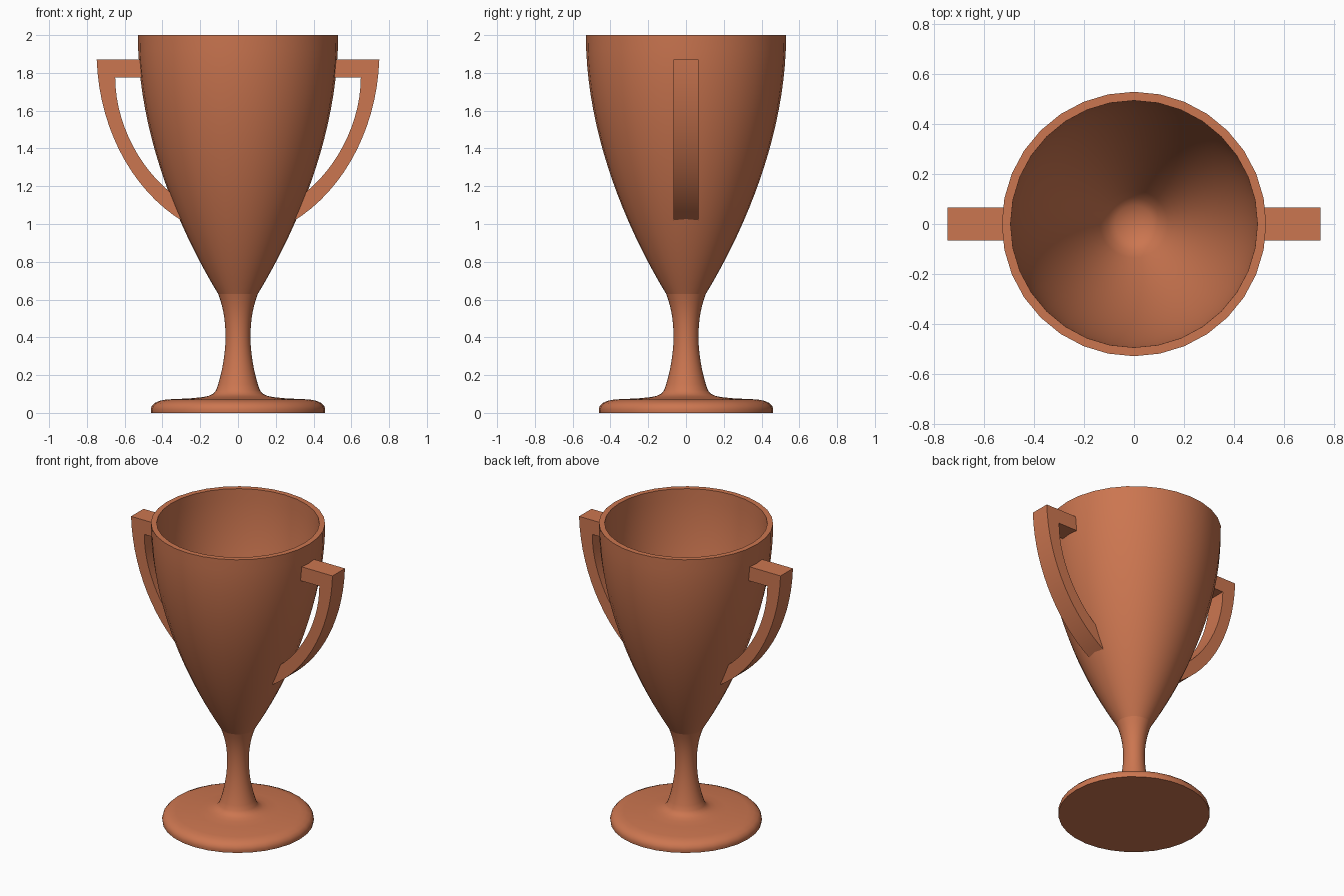
import bpy, bmesh, math
from mathutils import Vector
from mathutils.geometry import interpolate_bezier

if "Cube" in bpy.data.objects:
    bpy.data.objects.remove(bpy.data.objects["Cube"])

SEGMENTS = 32

copper = bpy.data.materials.new("copper")
copper.use_nodes = True
COLOUR = (0.60, 0.18, 0.08, 1.0)
copper.diffuse_color = COLOUR
copper.node_tree.nodes["Principled BSDF"].inputs["Base Color"].default_value = COLOUR


def bezier(a, b, c, d, n):
    """Points (x, z) along a cubic curve with ends a, d and handles b, c."""
    pts = interpolate_bezier(*[Vector((p[0], p[1], 0)) for p in (a, b, c, d)], n)
    return [(p.x, p.y) for p in pts]


def finish(name, bm, angle):
    bmesh.ops.recalc_face_normals(bm, faces=bm.faces)
    mesh = bpy.data.meshes.new(name)
    bm.to_mesh(mesh)
    bm.free()
    mesh.materials.append(copper)
    obj = bpy.data.objects.new(name, mesh)
    bpy.context.collection.objects.link(obj)
    bpy.ops.object.select_all(action='DESELECT')
    obj.select_set(True)
    bpy.context.view_layer.objects.active = obj
    bpy.ops.object.shade_smooth_by_angle(angle=math.radians(angle))
    return obj


def lathe(name, profile, angle=50):
    """Revolve an (r, z) profile about the z axis."""
    bm = bmesh.new()
    verts = [bm.verts.new((r, 0, z)) for r, z in profile]
    edges = [bm.edges.new(pair) for pair in zip(verts, verts[1:])]
    bmesh.ops.spin(bm, geom=verts + edges, cent=(0, 0, 0), axis=(0, 0, 1),
                   angle=math.tau, steps=SEGMENTS, use_duplicate=False)
    bmesh.ops.remove_doubles(bm, verts=bm.verts, dist=1e-4)
    return finish(name, bm, angle)


# Bowl: outer wall, flat rim, inner wall and shallow rounded floor
outer = bezier((0.105, 0.63), (0.33, 1.0), (0.53, 1.5), (0.53, 2.0), 20)
inner = bezier((0.495, 2.0), (0.495, 1.5), (0.30, 1.03), (0.105, 0.70), 20)
floor = [(0.075, 0.68), (0.04, 0.667), (0, 0.663)]
# Closed underneath, hidden by the stem
lathe("bowl", [(0, 0.63)] + outer + inner + floor)

# Pedestal: waisted stem flaring into a round foot
stem = bezier((0.105, 0.63), (0.075, 0.55), (0.066, 0.48), (0.066, 0.40), 8)
stem += bezier((0.066, 0.40), (0.066, 0.30), (0.09, 0.19), (0.116, 0.12), 8)[1:]
foot = [(0.13, 0.102), (0.155, 0.09), (0.19, 0.083), (0.25, 0.077),
        (0.38, 0.071), (0.415, 0.064), (0.442, 0.052), (0.457, 0.036),
        (0.462, 0.018), (0.46, 0.0), (0, 0)]
lathe("stem_and_foot", stem + foot)


# Handles: flat bar cut to a bracket outline, ends buried in the bowl wall
def handle(name, side):
    outline = [(0.502, 1.87)]
    outline += bezier((0.748, 1.87), (0.735, 1.5), (0.555, 1.17), (0.285, 1.01), 16)
    outline += bezier((0.355, 1.165), (0.535, 1.31), (0.65, 1.55), (0.65, 1.775), 14)
    outline += [(0.502, 1.775)]
    bm = bmesh.new()
    face = bm.faces.new([bm.verts.new((side * x, -0.066, z)) for x, z in outline])
    ext = bmesh.ops.extrude_face_region(bm, geom=[face], use_keep_orig=True)
    moved = [g for g in ext["geom"] if isinstance(g, bmesh.types.BMVert)]
    bmesh.ops.translate(bm, verts=moved, vec=(0, 0.132, 0))
    return finish(name, bm, 30)


for name, side in (("left_handle", 1), ("right_handle", -1)):
    handle(name, side)
